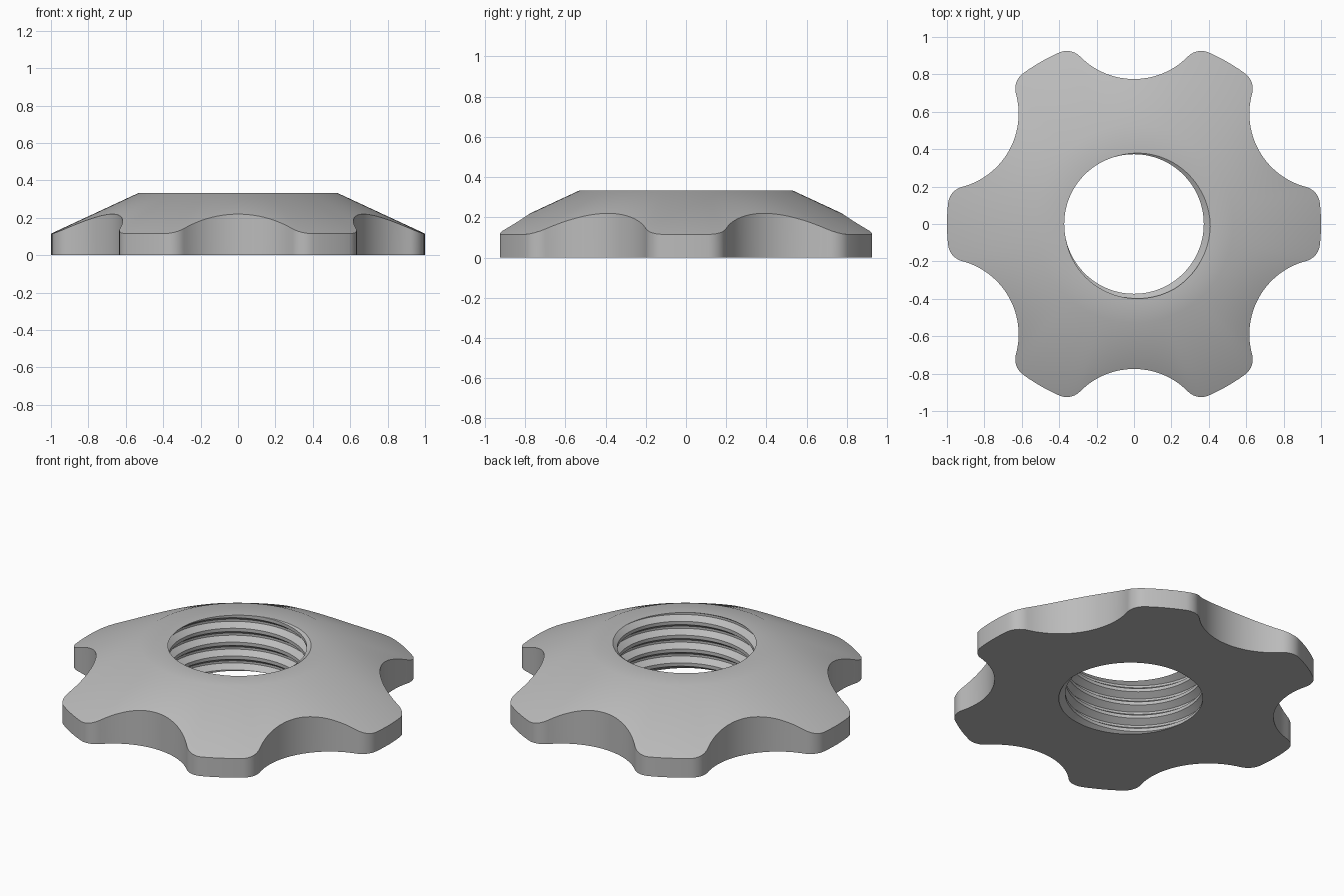
import bpy, bmesh, math
from mathutils import Vector

cube = bpy.data.objects.get("Cube")
if cube:
    bpy.data.objects.remove(cube, do_unlink=True)

TAU = 2 * math.pi
HEIGHT, RIM_Z, FLAT_R = 0.333, 0.115, 0.53       # top, lobe edge and flat land
NOTCH_D, NOTCH_R, FILLET = 1.18, 0.405, 0.1      # scallop circles, rounded corners
BORE, ROOT, PITCH, PHASE = 0.373, 0.408, 0.083, -math.pi / 6


def arc(center, radius, a, b, steps):
    """Points on an arc, without the last one."""
    for i in range(steps):
        t = a + (b - a) * i / steps
        yield center + radius * Vector((math.cos(t), math.sin(t)))


def outline():
    """Six scallops joined to the lobe tips by rounded corners."""
    c = Vector((NOTCH_D, 0))
    far = 1 - FILLET
    a = math.acos((far ** 2 + NOTCH_D ** 2 - (NOTCH_R + FILLET) ** 2) / (2 * far * NOTCH_D))
    f = far * Vector((math.cos(a), math.sin(a)))
    to_f = math.atan2(f.y, f.x - c.x)
    sector = list(arc(c, NOTCH_R, TAU - to_f, to_f, 28))
    sector += arc(f, FILLET, to_f - math.pi, a, 10)
    sector += arc(Vector((0, 0)), 1, a, TAU / 6 - a, 6)
    g = far * Vector((math.cos(TAU / 6 - a), math.sin(TAU / 6 - a)))
    sector += arc(g, FILLET, TAU / 6 - a, TAU / 6 + math.pi - to_f, 10)
    for k in range(6):
        t = TAU * k / 6 + TAU / 12
        for p in sector:
            yield Vector((p.x * math.cos(t) - p.y * math.sin(t),
                          p.x * math.sin(t) + p.y * math.cos(t)))


# Thread profile over one pitch: root flat, flank, crest flat, flank
PROFILE = [(-0.08, ROOT), (0.08, ROOT), (0.38, BORE), (0.62, BORE)]


def thread_radius(u):
    u = abs((u + 0.5) % 1 - 0.5)
    return ROOT + (BORE - ROOT) * min(max((u - 0.08) / 0.3, 0), 1)


def bore_column(angle):
    """Thread section at one angle, cut off by the top and bottom faces."""
    points = []
    turn = (angle - PHASE) / TAU
    for k in range(-7, 3):
        for u, _ in PROFILE:
            z = HEIGHT + PITCH * (k + u + turn)
            z = min(max(z, 0), HEIGHT)
            r = thread_radius((z - HEIGHT) / PITCH - turn)
            points.append((r * math.cos(angle), r * math.sin(angle), z))
    return points


def cone_z(r):
    return HEIGHT - (HEIGHT - RIM_Z) * (r - FLAT_R) / (1 - FLAT_R)


# Each column is a closed radial section of the nut
edge = sorted(outline(), key=lambda p: math.atan2(p.y, p.x) % TAU)
angles = [math.atan2(p.y, p.x) % TAU for p in edge]
edge.append(edge[0])
angles.append(angles[0] + TAU)
bm = bmesh.new()
columns = []
for p, t in zip(edge, angles):
    section = bore_column(t)
    section.append((FLAT_R * math.cos(t), FLAT_R * math.sin(t), HEIGHT))
    section.append((p.x, p.y, cone_z(p.length)))
    section.append((p.x, p.y, 0))
    columns.append([bm.verts.new(v) for v in section])
for a, b in zip(columns, columns[1:]):
    for i in range(len(a)):
        j = (i + 1) % len(a)
        bm.faces.new((a[i], a[j], b[j], b[i]))
bmesh.ops.remove_doubles(bm, verts=bm.verts, dist=0.0002)
bmesh.ops.dissolve_degenerate(bm, dist=0.0001, edges=bm.edges)
bmesh.ops.recalc_face_normals(bm, faces=bm.faces)

mesh = bpy.data.meshes.new("lobed_nut")
bm.to_mesh(mesh)
bm.free()
nut = bpy.data.objects.new("lobed_nut", mesh)
bpy.context.collection.objects.link(nut)

# Plain grey finish
grey = bpy.data.materials.new("grey")
grey.use_nodes = True
color = (0.5, 0.5, 0.5, 1)
grey.diffuse_color = color
grey.node_tree.nodes["Principled BSDF"].inputs["Base Color"].default_value = color
mesh.materials.append(grey)

bpy.context.view_layer.objects.active = nut
nut.select_set(True)
bpy.ops.object.shade_smooth_by_angle(angle=math.radians(30))
